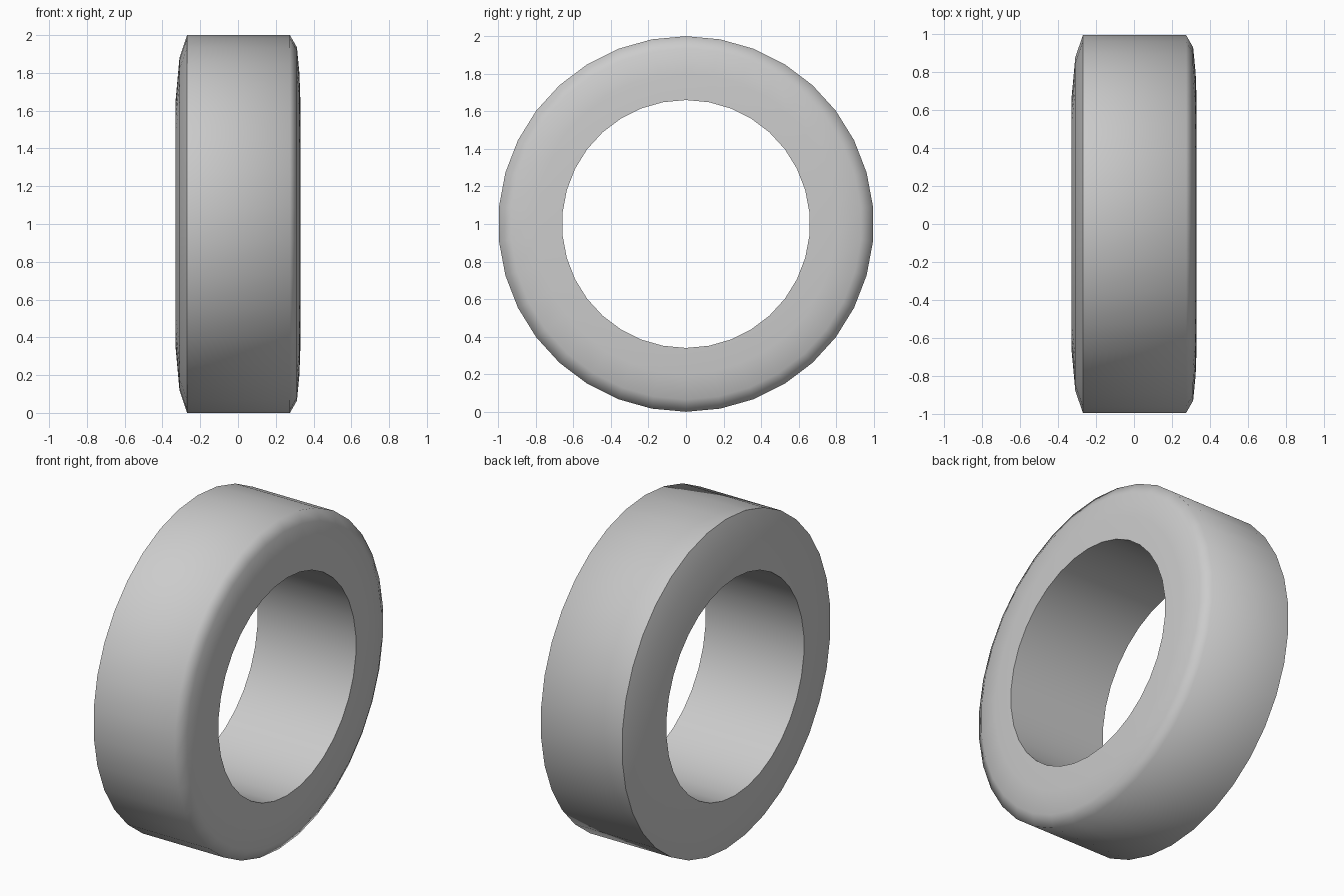
import bpy, bmesh, math

if "Cube" in bpy.data.objects:
    bpy.data.objects.remove(bpy.data.objects["Cube"])

SEGMENTS = 34
# Cross-section (x, radius): flat tread, bevelled left wall, rounded right shoulder, straight bore
PROFILE = [(-0.33, 0.66), (-0.31, 0.88), (-0.27, 1.0), (0.275, 1.0),
           (0.312, 0.935), (0.325, 0.80), (0.33, 0.66)]
SHARP_RINGS = {0, 2, 6}

mat = bpy.data.materials.new("plain grey")
mat.diffuse_color = (0.6, 0.6, 0.6, 1)
mat.use_nodes = True
mat.node_tree.nodes["Principled BSDF"].inputs["Base Color"].default_value = mat.diffuse_color

# Tyre ring: the section swept around the x axis
bm = bmesh.new()
rings = []
for x, r in PROFILE:
    ring = []
    for i in range(SEGMENTS):
        a = 2 * math.pi * i / SEGMENTS
        ring.append(bm.verts.new((x, r * math.sin(a), 1 + r * math.cos(a))))
    rings.append(ring)
n = len(rings)
for k in range(n):
    a, b = rings[k], rings[(k + 1) % n]
    for i in range(SEGMENTS):
        j = (i + 1) % SEGMENTS
        bm.faces.new((a[i], a[j], b[j], b[i])).smooth = True
bmesh.ops.recalc_face_normals(bm, faces=bm.faces)
# Hard edges at the bore and the left tread rim
for k in SHARP_RINGS:
    for i in range(SEGMENTS):
        bm.edges.get((rings[k][i], rings[k][(i + 1) % SEGMENTS])).smooth = False

mesh = bpy.data.meshes.new("tyre_ring")
bm.to_mesh(mesh)
bm.free()
mesh.materials.append(mat)
bpy.context.collection.objects.link(bpy.data.objects.new("tyre_ring", mesh))
